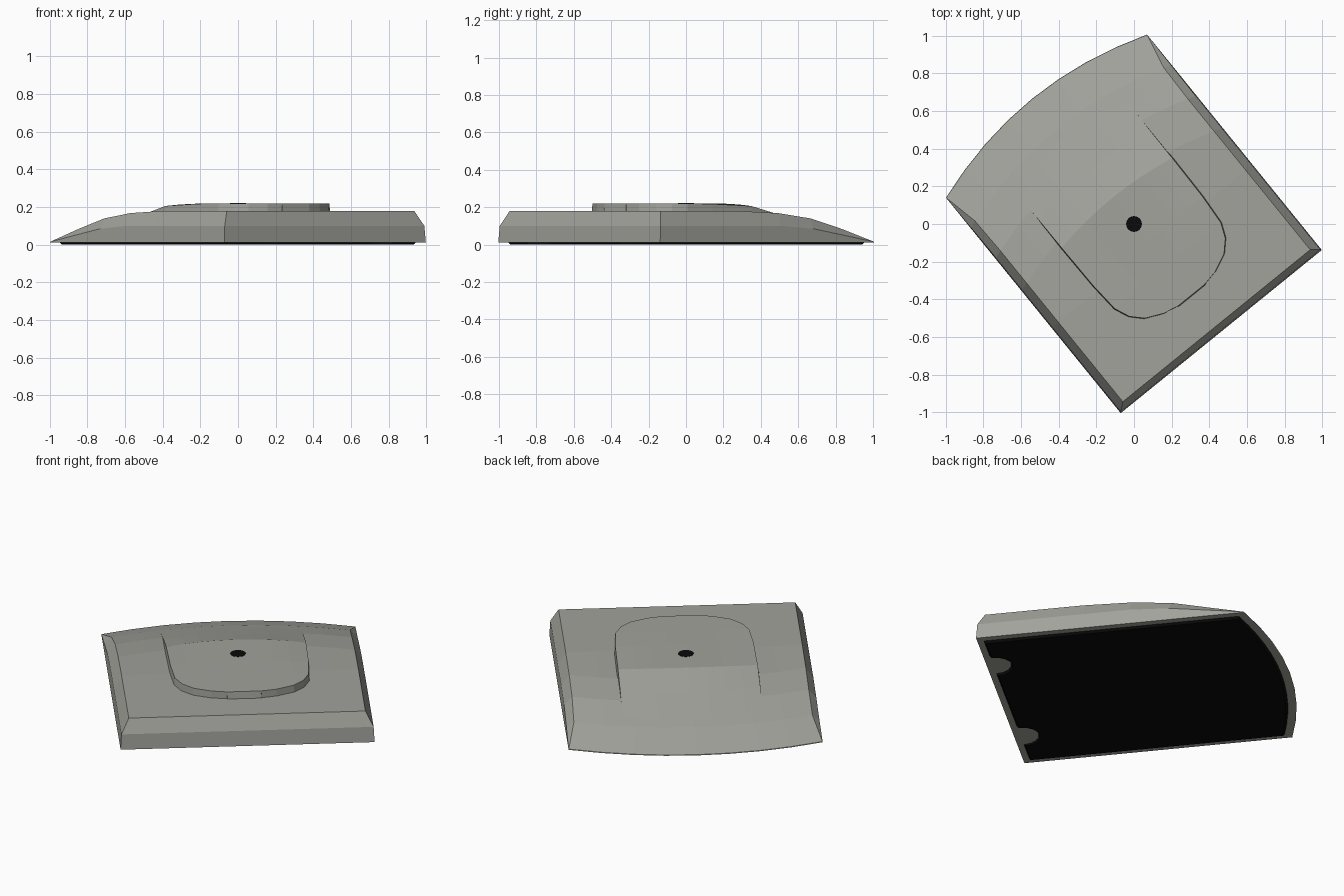
import bpy, bmesh, math
from mathutils import Matrix

if "Cube" in bpy.data.objects:
    bpy.data.objects.remove(bpy.data.objects["Cube"])

TURN = Matrix.Rotation(math.radians(39.05), 4, 'Z')   # the plate sits turned on the grid


def material(name, rgb):
    m = bpy.data.materials.new(name)
    m.diffuse_color = (*rgb, 1)
    m.use_nodes = True
    m.node_tree.nodes["Principled BSDF"].inputs["Base Color"].default_value = m.diffuse_color
    return m


GREY = material("warm_grey", (0.36, 0.365, 0.33))
BLACK = material("black", (0.003, 0.003, 0.003))


def finish(bm, name, mat):
    bmesh.ops.recalc_face_normals(bm, faces=bm.faces)
    bm.transform(TURN)
    me = bpy.data.meshes.new(name)
    bm.to_mesh(me)
    bm.free()
    me.materials.append(mat)
    ob = bpy.data.objects.new(name, me)
    bpy.context.collection.objects.link(ob)
    return ob


def loft(name, rows, mat):
    """Skin rows of points, then close the flat underside."""
    bm = bmesh.new()
    grid = [[bm.verts.new(p) for p in r] for r in rows]
    for a, b in zip(grid, grid[1:]):
        for i in range(len(a) - 1):
            bm.faces.new((a[i], a[i + 1], b[i + 1], b[i]))
    bmesh.ops.remove_doubles(bm, verts=bm.verts, dist=0.0002)
    bmesh.ops.holes_fill(bm, edges=[e for e in bm.edges if e.is_boundary], sides=0)
    return finish(bm, name, mat)


def bow(u):
    """Bulge of the curved edge."""
    return 0.12 * (1 - (u / 0.687) ** 2)


STEPS = [k / 4 for k in range(-4, 5)]
BASE = 0.012

# Base plate: distance, bow amount, ridge height, side crease height, ridge and crease half width
base_rows = []
for t, s, zt, zm, ur, um in [
    (-0.735, 0, BASE, BASE, 0.687, 0.687),
    (-0.729, 0, 0.10, 0.10, 0.682, 0.682),
    (-0.695, 0, 0.18, 0.10, 0.640, 0.682),
    (-0.15, 0, 0.179, 0.10, 0.640, 0.682),
    (0.10, 1, 0.168, 0.10, 0.640, 0.682),
    (0.32, 1, 0.14, 0.085, 0.640, 0.682),
    (0.53, 1, 0.085, 0.05, 0.645, 0.684),
    (0.735, 1, 0.016, 0.015, 0.686, 0.687),
    (0.737, 1, BASE, BASE, 0.687, 0.687),
]:
    sec = [(-0.687, BASE), (-um, zm)] + [(ur * k, zt) for k in STEPS] + [(um, zm), (0.687, BASE)]
    base_rows.append([(u, t + s * bow(u), z) for u, z in sec])
loft("base_plate", base_rows, GREY)

# Raised pad: distance, bow amount, half width, middle height, side height
LOW = 0.05
pad_rows = []
for t, s, w, zc, ze in [
    (-0.505, 0, 0.10, LOW, LOW),
    (-0.485, 0, 0.09, 0.22, 0.22),
    (-0.468, 0, 0.175, 0.22, 0.22),
    (-0.425, 0, 0.27, 0.22, 0.22),
    (-0.365, 0, 0.328, 0.22, 0.22),
    (-0.285, 0, 0.362, 0.22, 0.22),
    (-0.12, 0, 0.374, 0.22, 0.217),
    (0.06, 1, 0.378, 0.22, 0.206),
    (0.25, 1, 0.379, 0.163, 0.160),
    (0.53, 1, 0.380, 0.0835, 0.0835),
    (0.531, 1, 0.380, LOW, LOW),
]:
    d = 0.02 if zc > 0.2 else 0.004          # draft of the wall
    sec = [(-w - d, LOW)] + [(w * k, zc + (ze - zc) * k * k) for k in STEPS] + [(w + d, LOW)]
    pad_rows.append([(u, t + s * bow(u), z) for u, z in sec])
loft("raised_pad", pad_rows, GREY)

# Black underside panel with two rounded notches at the straight edge
outline = [(-0.65, -0.70)]
for c in (-0.39, 0.39):
    for i in range(9):
        a = math.pi * (1 - i / 8)
        outline.append((c + 0.1 * math.cos(a), -0.70 + 0.1 * math.sin(a)))
outline.append((0.65, -0.70))
for k in range(13):
    u = 0.65 * (1 - k / 6)
    outline.append((u, 0.69 + bow(u)))
bm = bmesh.new()
top = [bm.verts.new((x, y, BASE + 0.001)) for x, y in outline]
low = [bm.verts.new((x * 0.985, y * 0.985, 0)) for x, y in outline]
bm.faces.new(top)
bm.faces.new(low[::-1])
for i in range(len(top)):
    j = (i + 1) % len(top)
    bm.faces.new((top[i], low[i], low[j], top[j]))
finish(bm, "underside_panel", BLACK)

# Small black dot in the middle of the pad
bm = bmesh.new()
bmesh.ops.create_cone(bm, cap_ends=True, segments=20, radius1=0.042, radius2=0.042,
                      depth=0.006, matrix=Matrix.Translation((0, 0, 0.2185)))
finish(bm, "centre_dot", BLACK)
